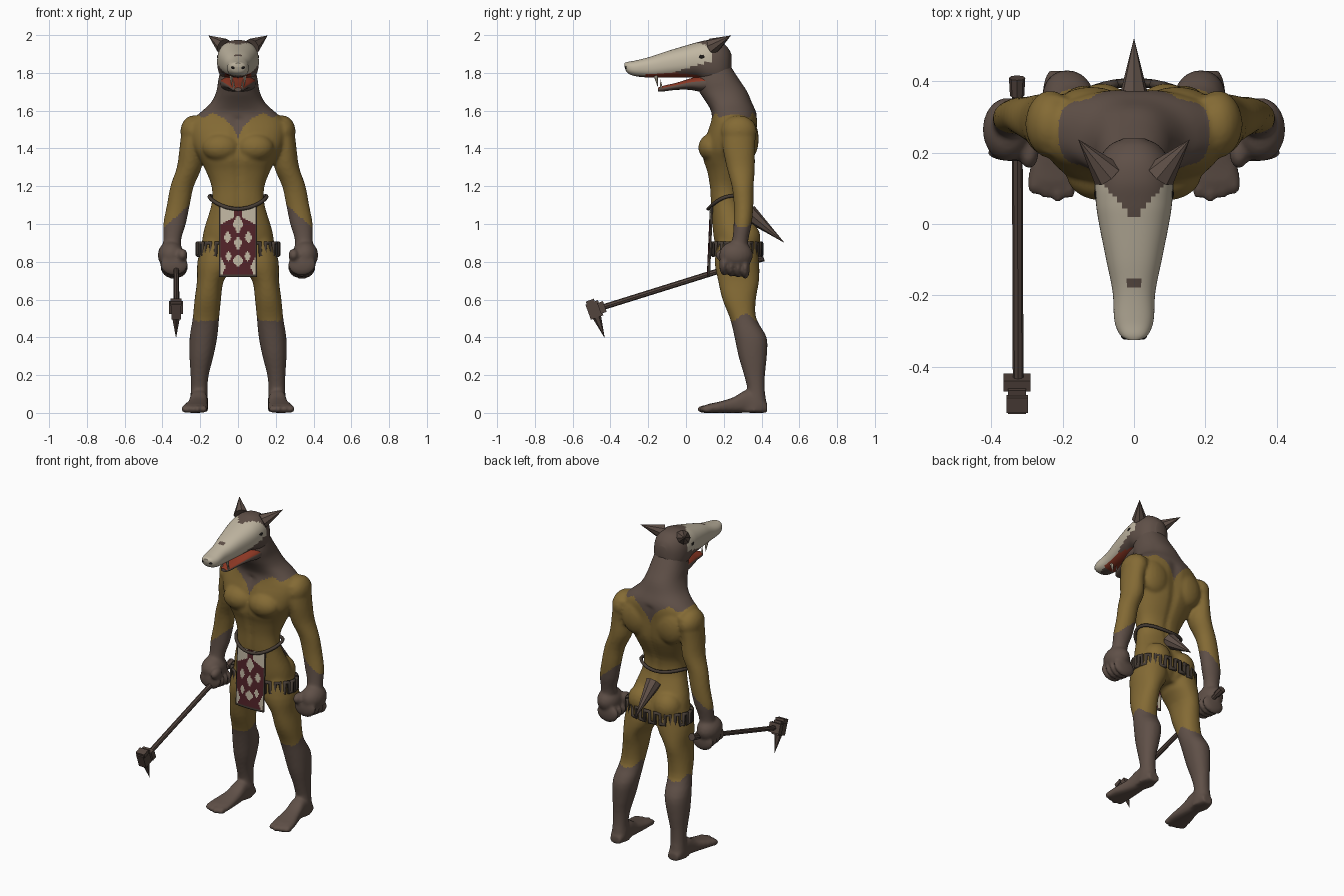
import bpy, bmesh
from math import sin, cos, pi, radians, exp
from mathutils import Vector, Matrix

cube = bpy.data.objects.get("Cube")
if cube:
    bpy.data.objects.remove(cube)


def material(name, *rgb):
    m = bpy.data.materials.new(name)
    m.use_nodes = True
    m.diffuse_color = (*rgb, 1)
    m.node_tree.nodes["Principled BSDF"].inputs["Base Color"].default_value = (*rgb, 1)
    return m


mustard = material("mustard skin", .23, .145, .035)
brown = material("brown fur", .115, .08, .064)
cream = material("cream mask", .53, .47, .36)
maroon = material("maroon cloth", .085, .017, .022)
red = material("red mouth", .27, .04, .018)
leather = material("dark leather", .06, .045, .035)
wood = material("dark wood", .085, .058, .047)
black = material("black", .012, .01, .009)


# ---- helpers ----
def dense(rows, steps):
    """Resample table rows with a Catmull-Rom spline."""
    out = []
    for i in range(len(rows) - 1):
        a, b, c, d = (Vector(rows[min(max(i + k, 0), len(rows) - 1)]) for k in (-1, 0, 1, 2))
        for j in range(steps):
            t = j / steps
            out.append(b + (c - a) * t / 2 + (a * 2 - b * 5 + c * 4 - d) * t * t / 2
                       + (b * 3 - a - c * 3 + d) * t ** 3 / 2)
    return out + [Vector(rows[-1])]


def loft(bm, rings):
    """Skin a list of point rings and cap both ends."""
    loops = [[bm.verts.new(p) for p in ring] for ring in rings]
    n = len(loops[0])
    faces = [bm.faces.new((a[i], a[(i + 1) % n], b[(i + 1) % n], b[i]))
             for a, b in zip(loops, loops[1:]) for i in range(n)]
    faces += [bm.faces.new(loops[0]), bm.faces.new(loops[-1])]
    bmesh.ops.recalc_face_normals(bm, faces=faces)


def circle(n, power=1.0):
    """Unit superellipse points."""
    for i in range(n):
        c, s = cos(2 * pi * i / n), sin(2 * pi * i / n)
        yield (abs(c) ** power * (1 if c > 0 else -1), abs(s) ** power * (1 if s > 0 else -1))


def ball(bm, centre, radii):
    m = Matrix.Translation(centre) @ Matrix.Diagonal((*radii, 1))
    bmesh.ops.create_uvsphere(bm, u_segments=20, v_segments=14, radius=1, matrix=m)


def cone(bm, a, b, r1, r2, sides):
    a, b = Vector(a), Vector(b)
    m = Matrix.Translation((a + b) / 2) @ (b - a).to_track_quat('Z', 'Y').to_matrix().to_4x4()
    bmesh.ops.create_cone(bm, cap_ends=True, segments=sides, radius1=r1, radius2=r2,
                          depth=(b - a).length, matrix=m)


def box(bm, centre, size, tilt=0):
    m = Matrix.Translation(centre) @ Matrix.Rotation(tilt, 4, 'X') @ Matrix.Diagonal((*size, 1))
    bmesh.ops.create_cube(bm, size=1, matrix=m)


def finish(name, bm, mats, rule=None, angle=35, voxel=0):
    me = bpy.data.meshes.new(name)
    bm.to_mesh(me)
    bm.free()
    ob = bpy.data.objects.new(name, me)
    bpy.context.collection.objects.link(ob)
    if voxel:  # fuse overlapping pieces into one skin
        mod = ob.modifiers.new("fuse", 'REMESH')
        mod.mode, mod.voxel_size = 'VOXEL', voxel
        mod = ob.modifiers.new("soften", 'SMOOTH')
        mod.factor, mod.iterations = .5, 5
        dg = bpy.context.evaluated_depsgraph_get()
        fused = bpy.data.meshes.new_from_object(ob.evaluated_get(dg))
        ob.modifiers.clear()
        ob.data = fused
        fused.name = name
    ob.data.materials.clear()
    for m in mats:
        ob.data.materials.append(m)
    if rule:
        for p in ob.data.polygons:
            p.material_index = rule(p.center, p.normal)
    for o in bpy.context.selected_objects:
        o.select_set(False)
    ob.select_set(True)
    bpy.context.view_layer.objects.active = ob
    bpy.ops.object.shade_smooth_by_angle(angle=radians(angle))
    return ob


def cord(name, points, radius, mat):
    cu = bpy.data.curves.new(name, 'CURVE')
    cu.dimensions, cu.bevel_depth, cu.bevel_resolution = '3D', radius, 1
    sp = cu.splines.new('POLY')
    sp.points.add(len(points) - 1)
    for p, co in zip(sp.points, points):
        p.co = (*co, 1)
    sp.use_cyclic_u = True
    cu.materials.append(mat)
    bpy.context.collection.objects.link(bpy.data.objects.new(name, cu))


# ---- body: torso, arms, legs and feet fused ----
bm = bmesh.new()
# height, half width, front, back
torso = [(1.86, .085, .08, .22), (1.76, .105, .05, .285), (1.70, .115, .07, .325),
         (1.64, .145, .11, .35), (1.59, .20, .135, .372), (1.54, .25, .13, .378),
         (1.48, .255, .11, .375), (1.40, .235, .09, .37), (1.34, .20, .09, .36),
         (1.28, .17, .11, .335), (1.2, .14, .125, .30), (1.12, .138, .13, .295),
         (1.05, .155, .135, .32), (.97, .18, .14, .36), (.9, .19, .15, .38),
         (.84, .18, .165, .375), (.79, .11, .2, .34)]
rings = []
for z, w, f, b in dense(torso, 3):
    ring = []
    for c, s in circle(40, .88):
        groove = 1 - (.09 * exp(-(c / .1) ** 2) if z < 1.56 else 0)
        ring.append((c * w, (f + b) / 2 + s * groove * (b - f) / 2, z))
    rings.append(ring)
loft(bm, rings)

# height, inner, outer, front, back
leg = [(.93, .03, .185, .17, .37), (.8, .015, .215, .152, .387), (.7, .075, .217, .17, .387),
       (.6, .09, .23, .193, .37), (.5, .10, .24, .233, .372), (.4, .11, .256, .257, .427),
       (.3, .13, .257, .278, .428), (.2, .155, .251, .307, .418), (.12, .162, .25, .325, .417),
       (.06, .158, .255, .31, .425), (.005, .16, .257, .29, .427)]
# along y: centre, half width, top
foot = [(.43, .205, .035, .05), (.39, .207, .047, .09), (.32, .208, .047, .12), (.25, .213, .053, .082),
        (.17, .224, .066, .058), (.11, .23, .068, .045), (.085, .232, .055, .03)]
# height, x, y, radius x, radius y
arm = [(1.54, .215, .275, .07, .085), (1.48, .235, .28, .065, .09), (1.4, .25, .28, .06, .085),
       (1.3, .258, .29, .066, .075), (1.2, .296, .30, .062, .058), (1.1, .316, .305, .061, .052),
       (1.0, .336, .30, .06, .048), (.92, .348, .288, .048, .043), (.84, .352, .275, .05, .05)]
for side in (1, -1):
    loft(bm, [[(side * ((i + o) / 2 + c * (o - i) / 2), (f + b) / 2 + s * (b - f) / 2, z)
               for c, s in circle(28, .92)] for z, i, o, f, b in dense(leg, 3)])
    loft(bm, [[(side * (x + c * w), y, h / 2 + s * h / 2) for c, s in circle(24, .75)]
              for y, x, w, h in dense(foot, 3)])
    loft(bm, [[(side * (x + c * rx), y + s * ry, z) for c, s in circle(24)]
              for z, x, y, rx, ry in dense(arm, 3)])
    for k in range(4):  # toes, fingers
        ball(bm, (side * (.18 + .034 * k), .088 + .012 * abs(k - 1), .02), (.017, .03, .02))
        ball(bm, (side * .338, .2 + .038 * k, .785 - .006 * k), (.074, .024, .058))
    ball(bm, (side * .355, .265, .835), (.07, .09, .075))   # palm
    ball(bm, (side * .295, .2, .835), (.028, .045, .035))   # thumb
    ball(bm, (side * .09, .14, 1.405), (.1, .075, .075))    # chest
    ball(bm, (side * .235, .28, 1.49), (.07, .095, .085))   # shoulder
    ball(bm, (side * .09, .31, .925), (.088, .085, .09))    # buttock
    ball(bm, (side * .12, .33, 1.45), (.1, .055, .11))      # shoulder blade


def skin(c, n):
    x = abs(c.x)
    neck = c.z > 1.575 - .12 * max(0, 1 - x / .075) + .012 * sin(x * 60)
    hand = x > .232 and .69 < c.z < 1.1 - .9 * (x - .26)
    shin = c.z < .505 + .02 * sin(c.y * 45)
    return int(neck or hand or shin)


finish("body", bm, [mustard, brown], skin, 60, voxel=.0095)

# ---- head: skull and muzzle, lower jaw ----
# y, half width, top, bottom
skull = [(-.325, .018, 1.852, 1.83), (-.31, .04, 1.858, 1.80), (-.27, .055, 1.865, 1.783),
         (-.19, .06, 1.885, 1.775), (-.1, .078, 1.915, 1.775), (0, .098, 1.945, 1.775),
         (.06, .107, 1.962, 1.77), (.12, .11, 1.974, 1.74), (.18, .098, 1.966, 1.73),
         (.22, .07, 1.935, 1.75), (.24, .03, 1.9, 1.79)]
jaw = [(-.147, .018, 1.722, 1.702), (-.12, .035, 1.732, 1.702), (-.05, .055, 1.748, 1.71),
       (.02, .078, 1.77, 1.71), (.08, .092, 1.785, 1.70), (.14, .095, 1.79, 1.70)]


def head_part(rows):
    bm = bmesh.new()
    loft(bm, [[(c * w, y, (t + b) / 2 + s * (t - b) / 2) for c, s in circle(48, .85)]
              for y, w, t, b in dense(rows, 7)])
    return bm


def mask(c, n):
    x = abs(c.x)
    if n.z < -.6 and -.22 < c.y < .1 and x < .07:
        return 2
    if x < .018 and -.175 < c.y < -.15 and n.z > 0:
        return 0
    return int(c.y < .01 + 1.2 * x and c.z > 1.787 + .3 * max(0, c.y + .12))


finish("head", head_part(skull), [brown, cream, red], mask, 50)
finish("lower_jaw", head_part(jaw), [brown, red], lambda c, n: int(n.z > .5), 50)

# ---- ears, eyes, fangs, nostrils ----
for side, label in ((1, "left"), (-1, "right")):
    bm = bmesh.new()
    cone(bm, (side * .075, .14, 1.94), (side * .157, .238, 1.998), .045, 0, 8)
    finish(label + "_ear", bm, [brown])
    bm = bmesh.new()
    ball(bm, (side * .1, .085, 1.885), (.012, .02, .012))
    ball(bm, (side * .025, -.312, 1.828), (.012, .012, .009))
    finish(label + "_eye_and_nostril", bm, [black])
    bm = bmesh.new()
    cone(bm, (side * .035, -.16, 1.785), (side * .035, -.15, 1.728), .011, .001, 6)
    cone(bm, (side * .022, -.13, 1.72), (side * .022, -.135, 1.765), .007, .001, 6)
    finish(label + "_fangs", bm, [cream])

# ---- tail ----
bm = bmesh.new()
cone(bm, (0, .33, 1.06), (0, .522, .9), .048, 0, 8)
finish("tail", bm, [brown])

# ---- loincloth with diamond pattern ----
bm = bmesh.new()
bmesh.ops.create_grid(bm, x_segments=30, y_segments=54, size=1)
for v in bm.verts:
    u, t = v.co.x, v.co.y
    v.co = (u * .1, .118 + .008 * t + .008 * u * u, .905 + .185 * t)
diamonds = [(0, .9, .022, .04), (.055, .93, .022, .035), (.05, .83, .018, .03),
            (0, .805, .03, .035), (0, 1.0, .03, .05), (.09, .77, .025, .05)]


def pattern(c, n):
    x, z = abs(c.x), c.z
    if x > .093 or z < .733:
        return 2
    top = z > 1.05 and x > .045 or z > 1.0 + .5 * (.09 - x) and x > .02
    return int(top or any(abs(x - a) / w + abs(z - b) / h < 1 for a, b, w, h in diamonds))


cloth = finish("loincloth", bm, [maroon, cream, leather], pattern)
cloth.modifiers.new("thickness", 'SOLIDIFY').thickness = .009

# ---- waist cord and meander hip belt ----
turns = [2 * pi * i / 48 for i in range(48)]
cord("waist_cord", [(.152 * cos(a), .218 + .1 * sin(a), 1.125 + .02 * cos(2 * a) + .025 * sin(a))
                    for a in turns], .01, leather)
wave = []
for i in range(38):
    for z in ((.835, .9) if i % 2 else (.9, .835)):
        a = 2 * pi * i / 38
        wave.append((.212 * cos(a), .27 + .127 * sin(a), z))
cord("hip_belt", wave, .013, leather)

# ---- war pick held in the right hand ----
bm = bmesh.new()
cone(bm, (-.328, .4, .822), (-.325, -.47, .55), .015, .015, 8)
cone(bm, (-.328, .41, .825), (-.328, .36, .809), .023, .02, 8)
finish("pick_handle", bm, [wood])
bm = bmesh.new()
box(bm, (-.328, -.485, .545), (.05, .07, .085), radians(20))
box(bm, (-.328, -.445, .558), (.076, .032, .06), radians(20))
box(bm, (-.328, -.505, .585), (.06, .045, .025), radians(20))
cone(bm, (-.328, -.48, .53), (-.328, -.43, .395), .028, 0, 6)
finish("pick_head", bm, [wood])
